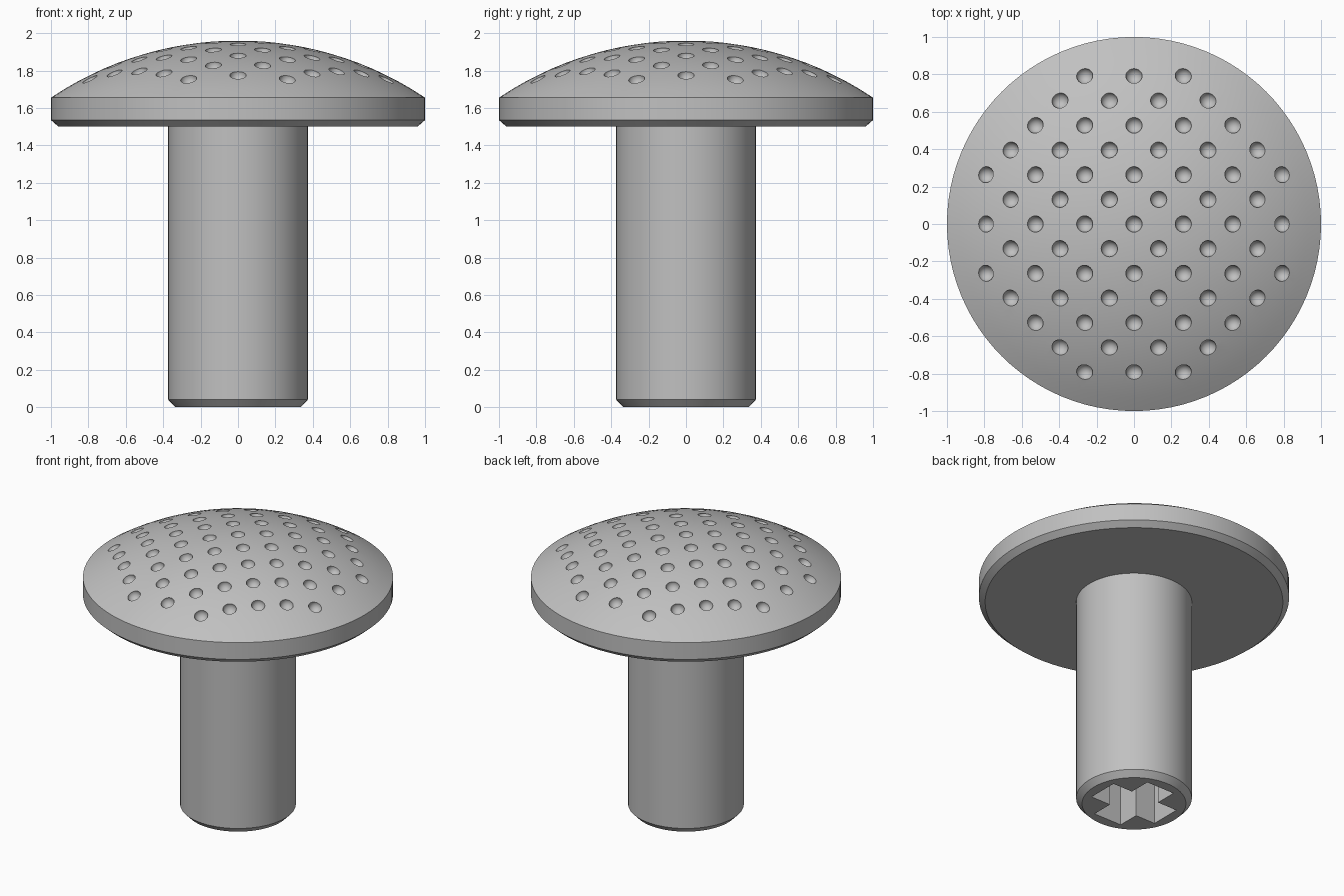
import bpy, bmesh, math
from mathutils import Matrix, Vector

default_cube = bpy.data.objects.get("Cube")
if default_cube:
    bpy.data.objects.remove(default_cube, do_unlink=True)

HEAD_RADIUS, RIM_Z, TOP_Z = 1.0, 1.655, 1.96
RISE = TOP_Z - RIM_Z
DOME_RADIUS = (HEAD_RADIUS ** 2 + RISE ** 2) / (2 * RISE)

grey = bpy.data.materials.new("plain grey")
grey.use_nodes = True
colour = (0.53, 0.53, 0.53, 1)
grey.diffuse_color = colour
grey.node_tree.nodes["Principled BSDF"].inputs["Base Color"].default_value = colour


def dome_height(r):
    return TOP_Z - DOME_RADIUS + math.sqrt(DOME_RADIUS ** 2 - r * r)


def make_object(name, bm):
    bmesh.ops.recalc_face_normals(bm, faces=bm.faces)
    mesh = bpy.data.meshes.new(name)
    bm.to_mesh(mesh)
    bm.free()
    mesh.materials.append(grey)
    obj = bpy.data.objects.new(name, mesh)
    bpy.context.collection.objects.link(obj)
    return obj


def revolve(name, profile, steps):
    bm = bmesh.new()
    verts = [bm.verts.new((r, 0, z)) for r, z in profile]
    edges = [bm.edges.new(pair) for pair in zip(verts, verts[1:])]
    bmesh.ops.spin(bm, geom=verts + edges, cent=(0, 0, 0), axis=(0, 0, 1),
                   angle=math.tau, steps=steps)
    bmesh.ops.remove_doubles(bm, verts=bm.verts, dist=0.0001)
    return make_object(name, bm)


def cut(target, cutter):
    cutter.hide_render = True
    mod = target.modifiers.new(cutter.name, "BOOLEAN")
    mod.operation, mod.solver, mod.object = "DIFFERENCE", "EXACT", cutter
    bpy.context.view_layer.objects.active = target
    bpy.ops.object.modifier_apply(modifier=mod.name)
    bpy.data.objects.remove(cutter, do_unlink=True)


# One-piece pin: chamfered shaft, flat-bottomed rim and domed head
profile = [(0, 0), (0.335, 0), (0.373, 0.04), (0.373, 1.5),
           (0.96, 1.5), (HEAD_RADIUS, 1.535)]
DOME_STEPS = 14
for i in range(DOME_STEPS + 1):
    r = HEAD_RADIUS * (1 - i / DOME_STEPS)
    profile.append((r, dome_height(r)))
pin = revolve("domed_pin", profile, 96)

# Round dimples in a staggered grid over the dome
PITCH, DIMPLE_RADIUS, PATTERN_RADIUS = 0.132, 0.044, 0.88
bm = bmesh.new()
for i in range(-6, 7):
    for j in range(-6, 7):
        x, y = i * PITCH, j * PITCH
        r = math.hypot(x, y)
        if (i + j) % 2 or r > PATTERN_RADIUS:
            continue
        centre = Vector((x, y, dome_height(r)))
        normal = centre - Vector((0, 0, TOP_Z - DOME_RADIUS))
        tilt = normal.to_track_quat("Z", "Y").to_matrix().to_4x4()
        bmesh.ops.create_uvsphere(bm, u_segments=24, v_segments=13,
                                  radius=DIMPLE_RADIUS,
                                  matrix=Matrix.Translation(centre) @ tilt)
cut(pin, make_object("dimple_cutter", bm))

# Cross-shaped socket in the foot of the shaft
ARM, HALF_WIDTH, DEPTH = 0.265, 0.11, 0.4
bm = bmesh.new()
outline = []
for quarter in range(4):
    turn = Matrix.Rotation(quarter * math.pi / 2, 3, "Z")
    for x, y in ((ARM, -HALF_WIDTH), (ARM, HALF_WIDTH), (HALF_WIDTH, HALF_WIDTH)):
        outline.append(bm.verts.new(turn @ Vector((x, y, -0.1))))
base = bm.faces.new(outline)
raised = bmesh.ops.extrude_face_region(bm, geom=[base], use_keep_orig=True)
top_verts = [v for v in raised["geom"] if isinstance(v, bmesh.types.BMVert)]
bmesh.ops.translate(bm, verts=top_verts, vec=(0, 0, DEPTH + 0.1))
cut(pin, make_object("socket_cutter", bm))

# Smooth round surfaces, crisp chamfers and hole edges
bpy.ops.object.select_all(action="DESELECT")
pin.select_set(True)
bpy.context.view_layer.objects.active = pin
bpy.ops.object.shade_smooth_by_angle(angle=math.radians(25))
